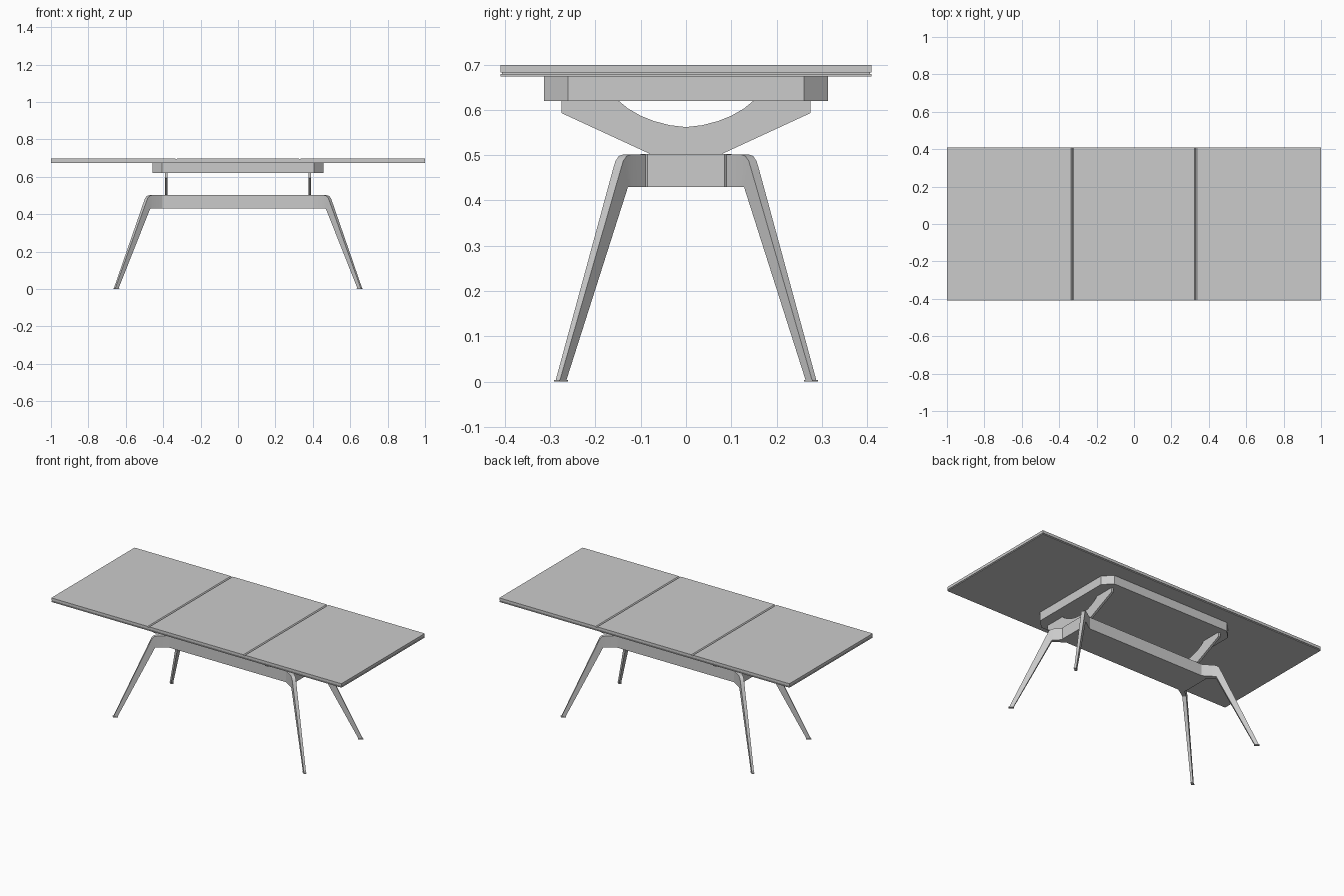
import bpy, bmesh
from mathutils import Vector

if "Cube" in bpy.data.objects:
    bpy.data.objects.remove(bpy.data.objects["Cube"])


def make_object(name, bm):
    bmesh.ops.recalc_face_normals(bm, faces=bm.faces)
    me = bpy.data.meshes.new(name)
    bm.to_mesh(me)
    bm.free()
    ob = bpy.data.objects.new(name, me)
    bpy.context.collection.objects.link(ob)
    return ob


def prism(name, points, offset):
    """Closed outline of 3D points, extruded along offset."""
    bm = bmesh.new()
    face = bm.faces.new([bm.verts.new(p) for p in points])
    ext = bmesh.ops.extrude_face_region(bm, geom=[face])
    moved = [g for g in ext["geom"] if isinstance(g, bmesh.types.BMVert)]
    bmesh.ops.translate(bm, vec=Vector(offset), verts=moved)
    return make_object(name, bm)


def box(name, hx, hy, z0, z1):
    pts = [(-hx, -hy, z0), (hx, -hy, z0), (hx, hy, z0), (-hx, hy, z0)]
    return prism(name, pts, (0, 0, z1 - z0))


def cut_corner_block(name, hx, hy, cx, cy, z0, z1):
    """Block whose four upright corners are cut off."""
    q = [(hx, hy - cy), (hx - cx, hy)]
    pts = q + [(-x, y) for x, y in reversed(q)]
    pts += [(-x, -y) for x, y in q] + [(x, -y) for x, y in reversed(q)]
    return prism(name, [(x, y, z0) for x, y in pts], (0, 0, z1 - z0))


# Table top: three panels with chamfered joints, a recessed core, a thin under-board
Y, Z0, Z1, C = 0.41, 0.682, 0.699, 0.006
for name, a, b, ca, cb in (("left_leaf", -1, -0.33, 0, C),
                           ("centre_panel", -0.33, 0.33, C, C),
                           ("right_leaf", 0.33, 1, C, 0)):
    outline = [(a, Z0), (b, Z0), (b, Z1 - cb)]
    if cb:
        outline.append((b - cb, Z1))
    if ca:
        outline.append((a + ca, Z1))
    outline.append((a, Z1 - ca))
    prism(name, [(x, -Y, z) for x, z in outline], (0, 2 * Y, 0))
box("top_core", 0.996, 0.406, 0.677, 0.684)
box("under_board", 1.0, Y, 0.674, 0.679)

# Apron block with cut corners
cut_corner_block("apron", 0.457, 0.314, 0.052, 0.053, 0.62, 0.675)

# Curved support plates between the beam and the apron
half = [(0.08, 0.503), (0.275, 0.593), (0.275, 0.621), (0.15, 0.621),
        (0.128, 0.603), (0.1, 0.587), (0.07, 0.575), (0.035, 0.566)]
outline = half + [(0, 0.562)] + [(-y, z) for y, z in reversed(half)]
for name, x in (("left_support", -0.391), ("right_support", 0.377)):
    prism(name, [(x, y, z) for y, z in outline], (0.014, 0, 0))

# Central beam
cut_corner_block("beam", 0.445, 0.1, 0.015, 0.015, 0.43, 0.503)

# Splayed leg: sections (outer r, outer z, inner r, inner z, half thickness)
U, N = Vector((0.783, 0.622, 0)), Vector((-0.622, 0.783, 0))
BASE = Vector((0.43, 0.1, 0))
sections = [(-0.03, 0.502, -0.03, 0.43, 0.018), (0.01, 0.502, 0.01, 0.43, 0.014),
            (0.046, 0.502, 0.046, 0.43, 0.0115), (0.064, 0.498, 0.052, 0.43, 0.011),
            (0.076, 0.487, 0.057, 0.43, 0.011), (0.085, 0.468, 0.06, 0.428, 0.011),
            (0.294, 0.004, 0.271, 0.004, 0.006), (0.298, 0.004, 0.268, 0.004, 0.008),
            (0.298, 0.0, 0.268, 0.0, 0.008)]
bm = bmesh.new()
rings = []
for ro, zo, ri, zi, h in sections:
    corners = ((ro, zo, -h), (ro, zo, h), (ri, zi, h), (ri, zi, -h))
    rings.append([bm.verts.new(BASE + U * r + N * t + Vector((0, 0, z)))
                  for r, z, t in corners])
for p, q in zip(rings, rings[1:]):
    for i in range(4):
        j = (i + 1) % 4
        bm.faces.new((p[i], p[j], q[j], q[i]))
bm.faces.new(rings[0])
bm.faces.new(rings[-1])
legs = make_object("legs", bm)
bpy.context.view_layer.objects.active = legs
legs.select_set(True)
bpy.ops.object.shade_smooth_by_angle(angle=0.6)

# Mirror the leg to all four corners
mirror = legs.modifiers.new("Mirror", "MIRROR")
mirror.use_axis = (True, True, False)
mirror.use_mirror_merge = False
